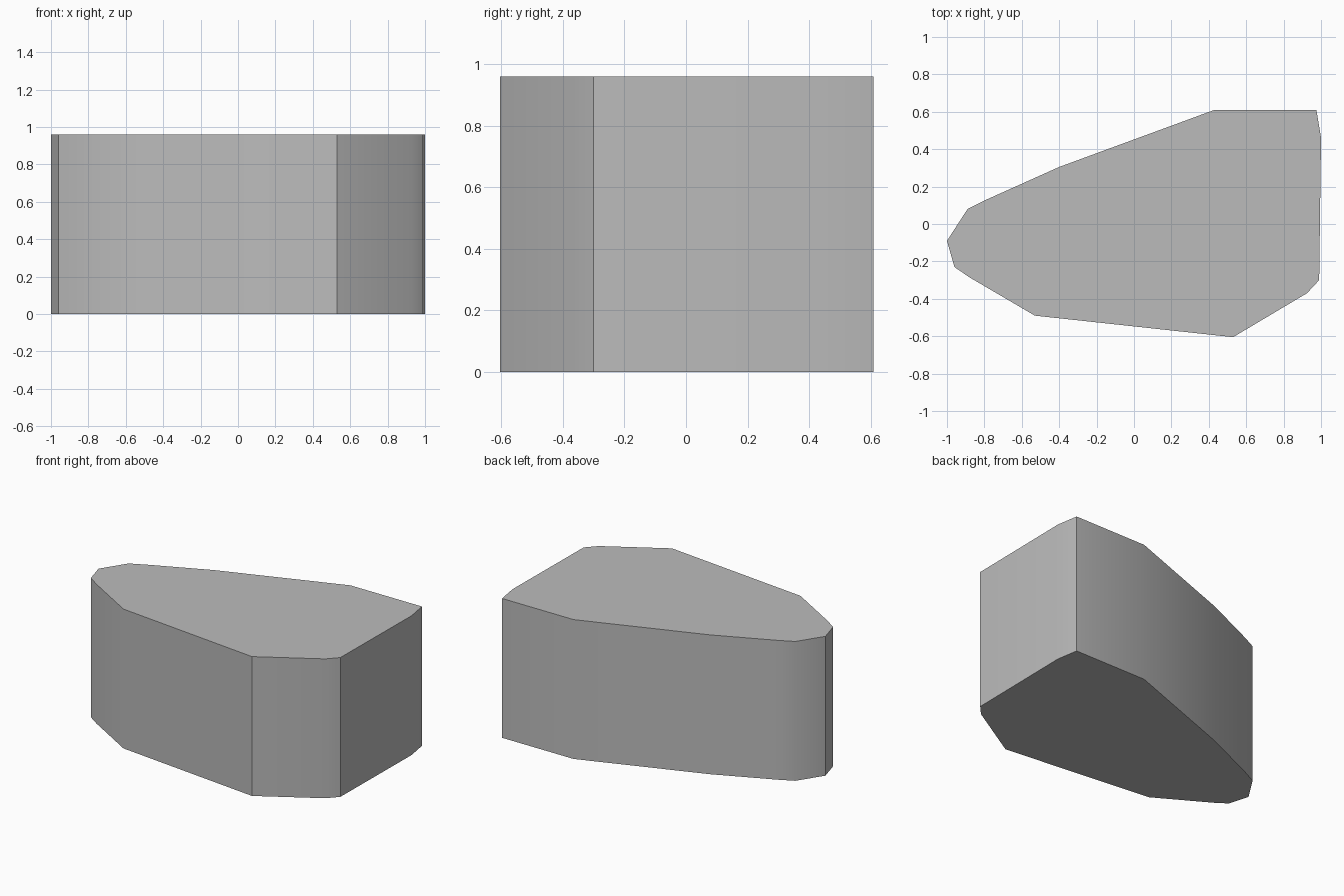
import bpy
import bmesh
import math

default = bpy.data.objects.get("Cube")
if default:
    bpy.data.objects.remove(default, do_unlink=True)

HEIGHT = 0.96

# Plan outline, counter-clockwise from the narrow end
OUTLINE = [
    (-1.0, -0.09), (-0.96, -0.23), (-0.88, -0.285), (-0.53, -0.49),
    (0.53, -0.605), (0.925, -0.37), (0.99, -0.3), (1.0, 0.46),
    (0.975, 0.61), (0.43, 0.61), (-0.4, 0.305), (-0.79, 0.13), (-0.89, 0.08),
]

# Plain grey surface
grey = bpy.data.materials.new("plain grey")
grey.use_nodes = True
colour = (0.5, 0.5, 0.5, 1.0)
grey.diffuse_color = colour
grey.node_tree.nodes["Principled BSDF"].inputs["Base Color"].default_value = colour

# Faceted block: extrude the outline straight up
bm = bmesh.new()
base = bm.faces.new([bm.verts.new((x, y, 0)) for x, y in OUTLINE])
top = bmesh.ops.extrude_face_region(bm, geom=[base], use_keep_orig=True)
top_verts = [g for g in top["geom"] if isinstance(g, bmesh.types.BMVert)]
bmesh.ops.translate(bm, verts=top_verts, vec=(0, 0, HEIGHT))
bmesh.ops.recalc_face_normals(bm, faces=bm.faces)
mesh = bpy.data.meshes.new("faceted_block")
bm.to_mesh(mesh)
bm.free()
mesh.materials.append(grey)

block = bpy.data.objects.new("faceted_block", mesh)
bpy.context.collection.objects.link(block)

# Soft shading over the shallow bends, crisp at the main corners
bpy.ops.object.select_all(action="DESELECT")
block.select_set(True)
bpy.context.view_layer.objects.active = block
bpy.ops.object.shade_smooth_by_angle(angle=math.radians(33))
